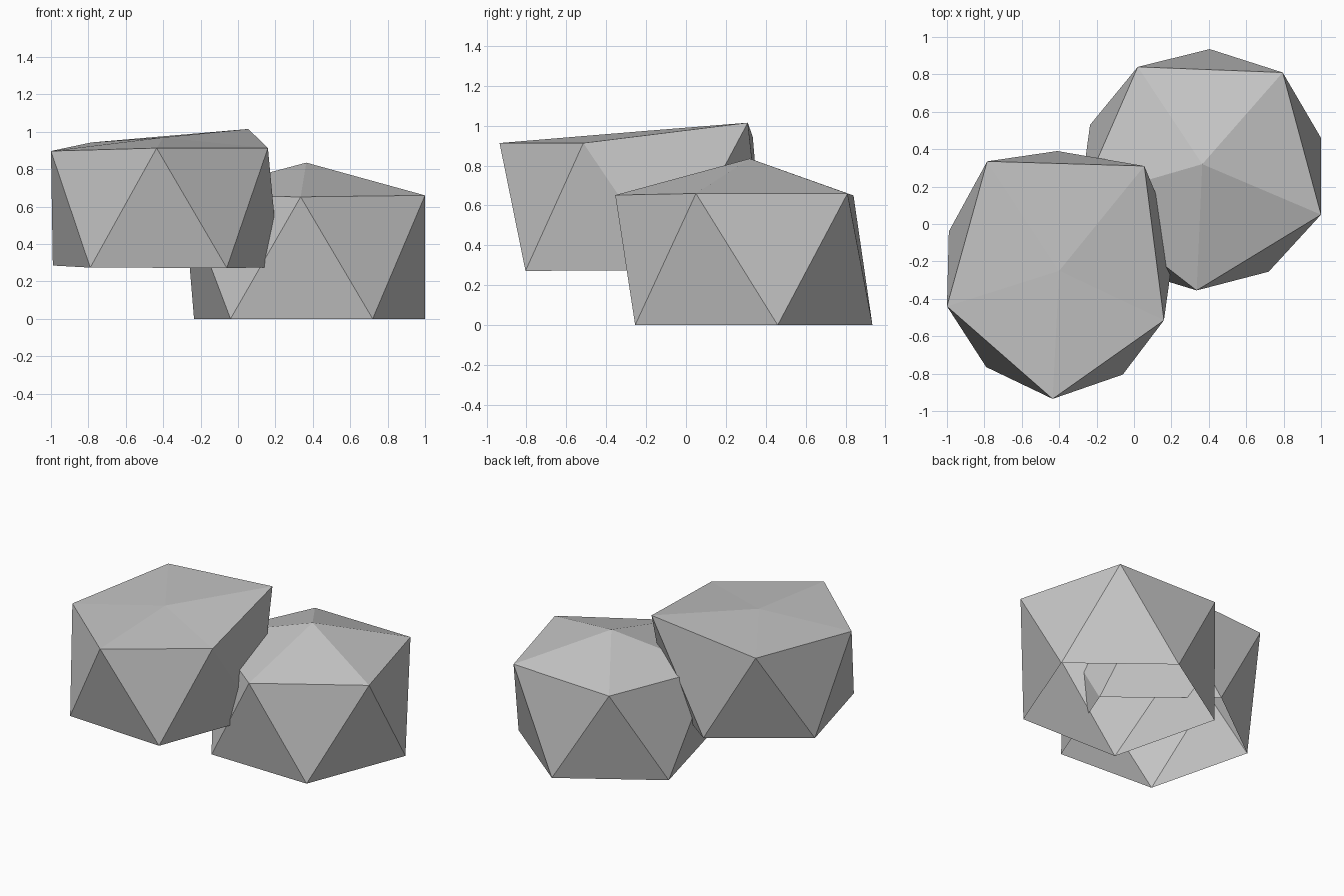
import bpy
import bmesh

if "Cube" in bpy.data.objects:
    bpy.data.objects.remove(bpy.data.objects["Cube"], do_unlink=True)

stone = bpy.data.materials.new("stone grey")
stone.use_nodes = True
colour = (0.56, 0.56, 0.56, 1)
stone.diffuse_color = colour
stone.node_tree.nodes["Principled BSDF"].inputs["Base Color"].default_value = colour


def make_rock(name, peak, upper, lower):
    """Faceted boulder shell, open underneath; both rings run anticlockwise."""
    bm = bmesh.new()
    top = bm.verts.new(peak)
    up = [bm.verts.new(p) for p in upper]
    low = [bm.verts.new(p) for p in lower]
    n = len(up)
    for i in range(n):
        j = (i + 1) % n
        bm.faces.new((top, up[i], up[j]))
        bm.faces.new((up[i], low[i], up[j]))
        bm.faces.new((low[i], low[j], up[j]))
    mesh = bpy.data.meshes.new(name)
    bm.to_mesh(mesh)
    bm.free()
    mesh.materials.append(stone)
    rock = bpy.data.objects.new(name, mesh)
    bpy.context.collection.objects.link(rock)


# Lower boulder, resting on the ground
make_rock(
    "lower_rock", (0.365, 0.32, 0.835),
    [(0.335, -0.355, 0.652), (1.0, 0.05, 0.66), (0.795, 0.81, 0.66),
     (0.02, 0.84, 0.65), (-0.29, 0.13, 0.66)],
    [(0.72, -0.255, 0), (1.0, 0.46, 0), (0.405, 0.935, 0),
     (-0.235, 0.53, 0), (-0.04, -0.24, 0)])

# Upper boulder, leaning into the lower one
make_rock(
    "upper_rock", (-0.40, -0.25, 0.97),
    [(-0.435, -0.935, 0.913), (0.16, -0.515, 0.913), (0.055, 0.31, 1.015),
     (-0.785, 0.335, 0.943), (-1.0, -0.44, 0.897)],
    [(-0.06, -0.805, 0.272), (0.22, -0.085, 0.275), (-0.41, 0.39, 0.295),
     (-0.99, -0.04, 0.285), (-0.79, -0.765, 0.274)])
